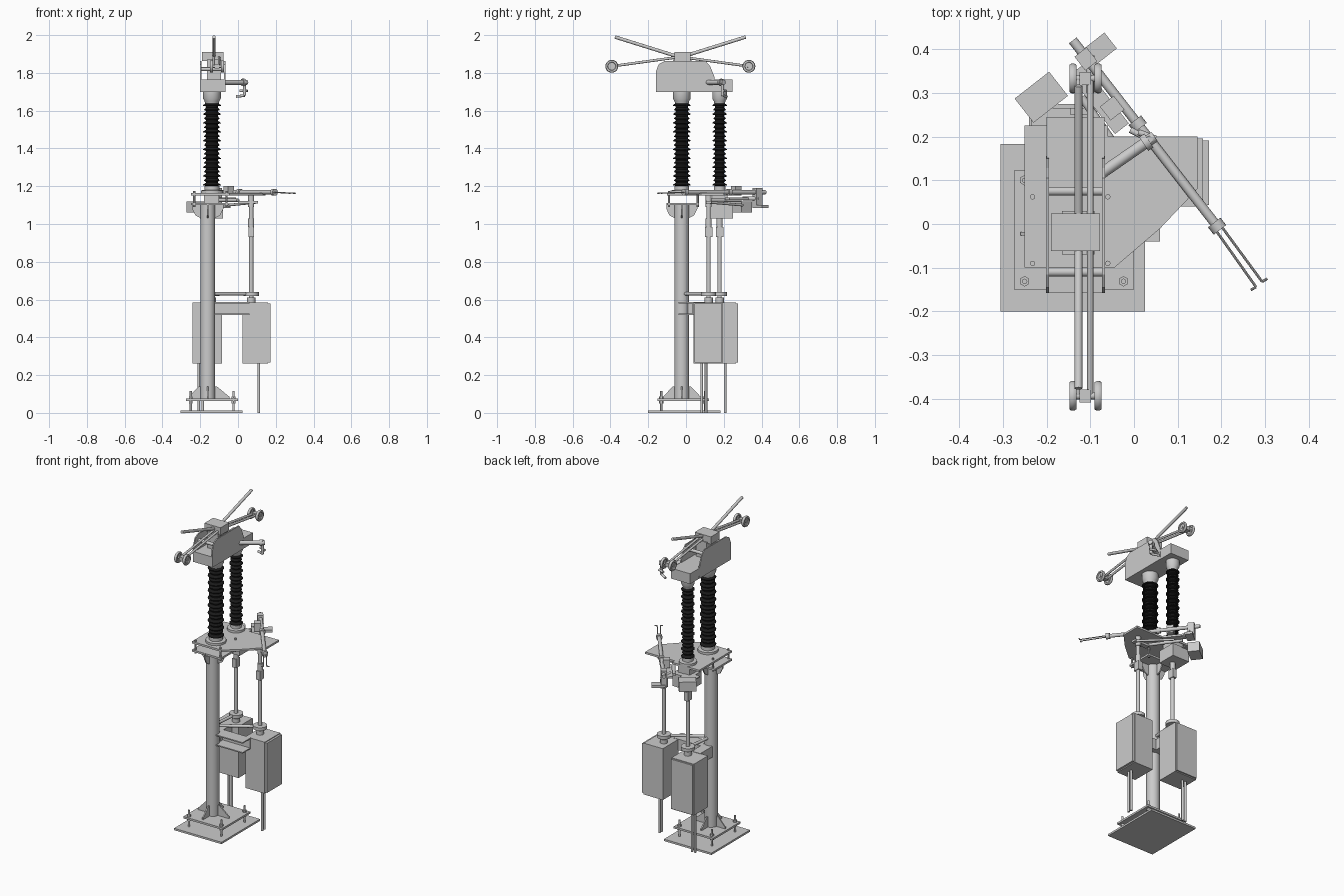
import bpy, bmesh, math
from mathutils import Vector

def make(name, bm, mat=None, smooth=False):
    bmesh.ops.recalc_face_normals(bm, faces=bm.faces[:])
    me = bpy.data.meshes.new(name)
    bm.to_mesh(me)
    bm.free()
    ob = bpy.data.objects.new(name, me)
    bpy.context.collection.objects.link(ob)
    if mat:
        me.materials.append(mat)
    if smooth:
        bpy.ops.object.select_all(action='DESELECT')
        ob.select_set(True)
        bpy.context.view_layer.objects.active = ob
        bpy.ops.object.shade_smooth_by_angle(angle=math.radians(35))
    return ob

def box(name, x0, x1, y0, y1, z0, z1, rot=0):
    bm = bmesh.new()
    bmesh.ops.create_cube(bm, size=1)
    for v in bm.verts:
        v.co = Vector((v.co.x * (x1 - x0), v.co.y * (y1 - y0), v.co.z * (z1 - z0)))
    ob = make(name, bm)
    ob.location = ((x0 + x1) / 2, (y0 + y1) / 2, (z0 + z1) / 2)
    ob.rotation_euler.z = math.radians(rot)
    return ob

def rod(name, a, b, r, seg=20):
    a, b = Vector(a), Vector(b)
    bm = bmesh.new()
    bmesh.ops.create_cone(bm, cap_ends=True, segments=seg, radius1=r, radius2=r, depth=(b - a).length)
    ob = make(name, bm, smooth=True)
    ob.location = (a + b) / 2
    ob.rotation_mode = 'QUATERNION'
    ob.rotation_quaternion = (b - a).to_track_quat('Z', 'Y')
    return ob

def lathe(name, profile, loc, mat=None, seg=28):
    bm = bmesh.new()
    vs = [bm.verts.new((r, 0, z)) for r, z in profile]
    es = [bm.edges.new(p) for p in zip(vs, vs[1:])]
    bmesh.ops.spin(bm, geom=vs + es, cent=(0, 0, 0), axis=(0, 0, 1), angle=math.tau, steps=seg)
    bmesh.ops.remove_doubles(bm, verts=bm.verts[:], dist=1e-5)
    ob = make(name, bm, mat, True)
    ob.location = loc
    return ob

def prism(name, pts, depth):
    # closed outline of 3D points pushed along the depth vector
    bm = bmesh.new()
    f = bm.faces.new([bm.verts.new(p) for p in pts])
    g = bmesh.ops.extrude_face_region(bm, geom=[f])
    bmesh.ops.translate(bm, vec=depth, verts=[v for v in g['geom'] if isinstance(v, bmesh.types.BMVert)])
    return make(name, bm)

black = bpy.data.materials.new("insulator_black")
black.diffuse_color = (0.01, 0.01, 0.01, 1)

# Foundation plates, anchor bolts and column
CX, CY = -0.16, -0.022
box("ground_plate", -0.305, 0.025, -0.2, 0.183, 0, 0.012)
box("column_base_plate", -0.275, 0.0, -0.15, 0.122, 0.063, 0.075)
for x in (-0.25, -0.024):
    for y in (-0.131, 0.1):
        rod("anchor_bolt", (x, y, 0.01), (x, y, 0.115), 0.006, 12)
        for z in (0.05, 0.075):
            rod("anchor_nut", (x, y, z), (x, y, z + 0.012), 0.012, 6)
rod("column", (CX, CY, 0.07), (CX, CY, 1.11), 0.039, 32)

# Gussets at the foot and head of the column
for i in range(4):
    d = Vector((math.cos(i * math.pi / 2), math.sin(i * math.pi / 2), 0))
    t = Vector((-d.y, d.x, 0)) * 0.008
    c = Vector((CX, CY, 0)) - t / 2
    up = Vector((0, 0, 1))
    reach = (0.115, 0.1, 0.1, 0.1)[i]
    prism("foot_gusset", [c + d * r + up * z for r, z in
          ((0.035, 0.075), (reach, 0.075), (reach, 0.085), (0.048, 0.14), (0.035, 0.14))], t)
    prism("head_gusset", [c + d * r + up * z for r, z in
          ((0.035, 1.11), (0.082, 1.11), (0.082, 1.08), (0.065, 1.045), (0.035, 1.03))], t)

# Two-layer platform
deck = [(-0.25, -0.1), (-0.045, -0.1), (0.06, -0.01), (0.145, 0.08), (0.145, 0.2), (-0.06, 0.2), (-0.06, 0.225), (-0.25, 0.225)]
prism("platform_top", [(x, y, 1.152) for x, y in deck], (0, 0, 0.012))
box("platform_bottom", -0.25, -0.05, -0.1, 0.07, 1.1, 1.112)
for x in (-0.232, -0.06):
    for y in (-0.09, 0.062):
        rod("platform_stud", (x, y, 1.09), (x, y, 1.175), 0.006, 10)

# Ribbed insulators
for y, r in ((-0.022, 0.047), (0.178, 0.039)):
    n, z0, z1 = 19, 1.195, 1.64
    p = (z1 - z0) / n
    prof = [(0, z0)]
    for i in range(n):
        z = z0 + i * p
        rr = r if i % 2 == 0 else r - 0.006
        prof += [(r - 0.015, z), (r - 0.014, z + p * .3), (rr, z + p * .4), (rr, z + p * .55)]
    prof += [(r - 0.015, z1), (0, z1)]
    lathe("insulator", prof, (-0.138, y, 0), black)
    lathe("insulator_base", [(0, 1.163), (r + .012, 1.163), (r + .012, 1.178), (r - .008, 1.18), (r - .008, 1.2), (0, 1.2)], (-0.138, y, 0))
    lathe("insulator_cap", [(0, 1.635), (r - .012, 1.635), (r - .008, 1.65), (r, 1.665), (r, 1.7), (0, 1.7)], (-0.138, y, 0))

# Head: tray, side cheeks, hinge block and cover
box("head_tray", -0.2, -0.068, -0.158, 0.245, 1.7, 1.765)
cheek = [(-0.158, 1.7), (0.155, 1.7), (0.15, 1.78), (0.128, 1.835), (0.105, 1.862), (-0.115, 1.862), (-0.145, 1.845), (-0.158, 1.81)]
for x in (-0.201, -0.073):
    prism("side_cheek", [(x, y, z) for y, z in cheek], (0.007, 0, 0))
box("hinge_block", -0.165, -0.09, -0.07, 0.03, 1.765, 1.87)
box("hinge_cover", -0.19, -0.078, -0.062, 0.024, 1.862, 1.91)
for y in (-0.11, 0.075):
    rod("cheek_tie", (-0.2, y, 1.82), (-0.07, y, 1.82), 0.01)

# Blades and roller arms, one set on each side of the hinge
for s in (-1, 1):
    yc = -0.03
    rod("upper_blade", (-0.127, yc, 1.882), (-0.127, yc + s * 0.346, 1.99), 0.009)
    ye = yc + s * 0.363
    for x in (-0.128, -0.1):
        rod("roller_arm", (x, yc, 1.885), (x, ye, 1.835), 0.007)
    rod("roller_axle", (-0.147, ye, 1.835), (-0.075, ye, 1.835), 0.008)
    box("roller_bracket", -0.125, -0.098, ye - 0.015, ye + 0.015, 1.823, 1.847)
    for x in (-0.14, -0.082):
        w = lathe("roller", [(.008, -.003), (.02, -.003), (.022, -.008), (.031, -.008), (.034, -.003), (.034, .003),
                             (.031, .008), (.022, .008), (.02, .003), (.008, .003)], (x, ye, 1.835))
        w.rotation_euler.y = math.pi / 2

# Side contact hook on the head
rod("contact_pipe", (-0.09, 0.105, 1.75), (0.047, 0.2, 1.75), 0.013)
rod("contact_collar", (0.022, 0.183, 1.75), (0.034, 0.191, 1.75), 0.019)
rod("contact_drop", (0.035, 0.193, 1.765), (0.035, 0.193, 1.68), 0.008)
rod("contact_tip", (0.035, 0.193, 1.68), (-0.008, 0.215, 1.675), 0.007)
rod("contact_finger", (0.01, 0.21, 1.705), (0.05, 0.195, 1.705), 0.007)

# Earthing switch lying across the platform
P = lambda t, z=1.168: Vector((-0.14 + 0.33 * t, 0.42 - 0.425 * t, z))
rod("earthing_arm", P(0), P(1), 0.011)
for t in (0.45, 1.0):
    rod("earthing_collar", P(t - 0.02), P(t + 0.02), 0.018)
for s in (-1, 1):
    e = Vector((0.286 + s * 0.007, -0.138 + s * 0.006, 1.163))
    rod("earthing_finger", P(1) + Vector((s * .006, s * .005, 0)), e, 0.003, 8)
    rod("finger_tip", e, e + Vector((s * .012, s * .007, 0)), 0.003, 8)
box("earthing_clamp", -0.13, -0.09, 0.36, 0.395, 1.09, 1.19, -52)
rod("earthing_pivot_link", (-0.1, 0.3, 1.135), (-0.1, 0.385, 1.135), 0.01)
box("earthing_counterweight", -0.125, -0.045, 0.372, 0.418, 1.085, 1.1, 38)
box("earthing_bracket", -0.1, -0.06, 0.2, 0.37, 1.128, 1.14, 38)
box("arm_bearing", -0.07, -0.03, 0.245, 0.285, 1.15, 1.2, 38)
box("auxiliary_box", -0.262, -0.162, 0.255, 0.325, 1.06, 1.12, 38)
box("auxiliary_plate", -0.235, -0.145, 0.195, 0.265, 1.105, 1.112)
box("bearing_housing", -0.2, -0.08, 0.13, 0.25, 1.03, 1.11)
box("bearing_neck", -0.18, -0.1, 0.14, 0.22, 1.11, 1.153)

# Drive cabinets with doors, conduits and vertical drive shafts
cabs = (("right", 0.025, 0.158, 0.04, 0.195, 0.07, 0.12), ("rear", -0.24, -0.085, 0.125, 0.265, -0.138, 0.178))
for side, x0, x1, y0, y1, sx, sy in cabs:
    box(side + "_cabinet", x0, x1, y0, y1, 0.262, 0.585)
    if side == "right":
        box("right_cabinet_door", x1, 0.171, y0 + .004, y1 - .004, 0.268, 0.58)
        pipes = ((0.11, 0.083), (0.11, 0.106))
        top = 1.12
    else:
        box("rear_cabinet_door", x0 + .004, x1 - .004, y1, 0.274, 0.268, 0.58)
        pipes = ((-0.208, 0.207), (-0.187, 0.207))
        top = 1.035
    for px, py in pipes:
        rod(side + "_conduit", (px, py, 0), (px, py, 0.27), 0.007, 14)
    rod(side + "_drive_shaft", (sx, sy, 0.58), (sx, sy, top), 0.011)
    rod(side + "_shaft_boss", (sx, sy, 0.585), (sx, sy, 0.61), 0.022)
    rod(side + "_shaft_flange", (sx, sy, 0.62), (sx, sy, 0.64), 0.04, 28)
    box(side + "_coupling", sx - .014, sx + .014, sy - .02, sy + .02, 0.93, 0.985)
    rod(side + "_coupling_neck", (sx, sy, 0.985), (sx, sy, 1.03), 0.016)

# Cranks and link under the platform
rod("right_crank_hub", (0.07, 0.12, 1.09), (0.07, 0.12, 1.15), 0.016)
box("right_crank", 0.0, 0.105, 0.105, 0.135, 1.108, 1.122)
rod("crank_link", (0.0, 0.12, 1.125), (-0.12, 0.29, 1.125), 0.009)
rod("crank_rod", (0.1, 0.12, 1.115), (-0.05, 0.3, 1.1), 0.007)

# Brackets tying cabinets and shafts to the column
for z in (0.518, 0.58):
    box("cabinet_bracket_flange", -0.13, 0.06, -0.04, 0.042, z, z + 0.007)
box("cabinet_bracket_web", -0.13, 0.06, 0.034, 0.042, 0.518, 0.587)
box("rear_bracket", -0.19, -0.13, 0.01, 0.13, 0.518, 0.587)
rod("shaft_guide_right", (CX, CY, 0.63), (0.07, 0.12, 0.63), 0.009)
rod("shaft_guide_rear", (CX, CY, 0.63), (-0.138, 0.178, 0.63), 0.009)
